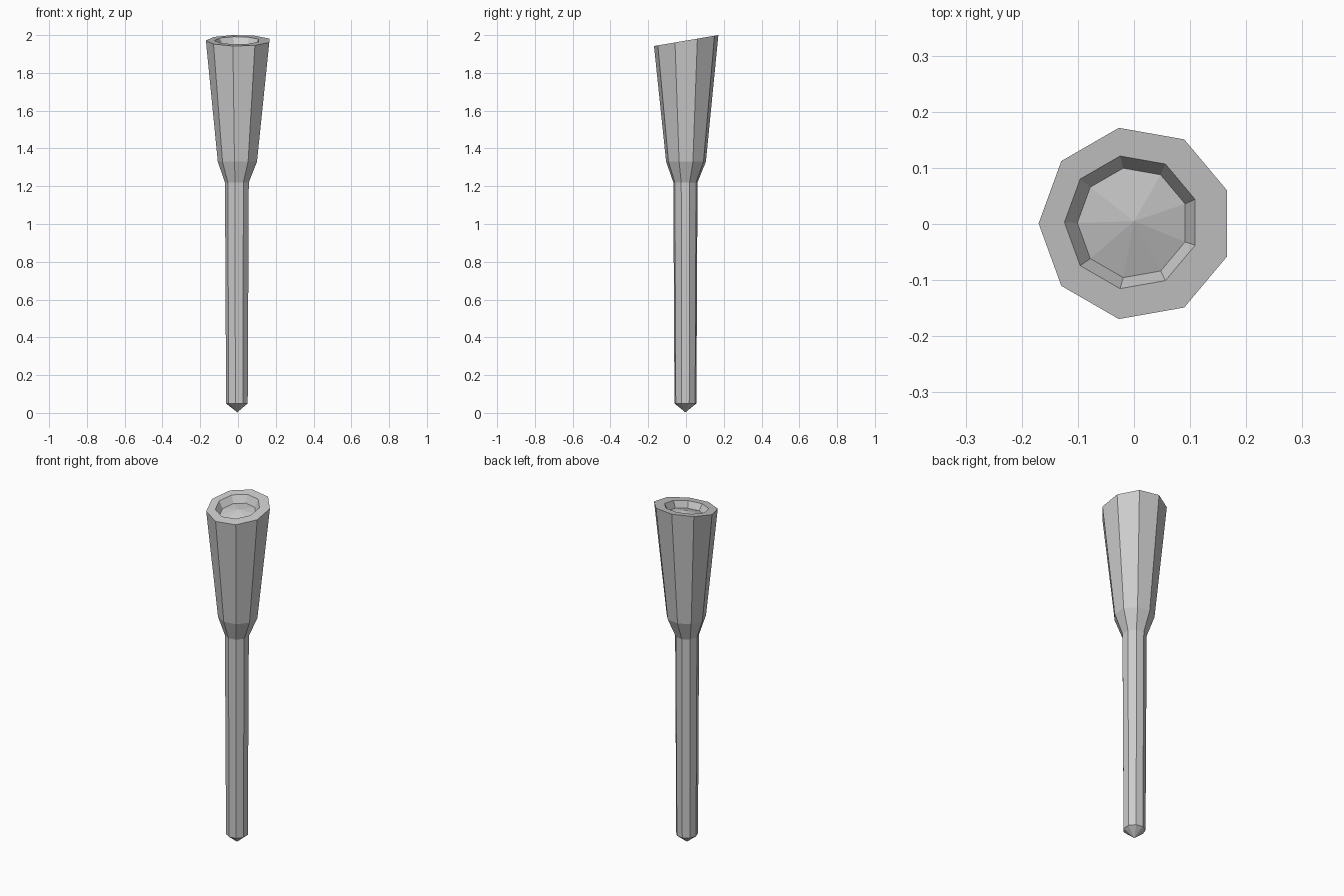
import bpy, bmesh
from math import cos, sin, pi

cube = bpy.data.objects.get("Cube")
if cube:
    bpy.data.objects.remove(cube, do_unlink=True)

SIDES = 9
TILT = 0.17   # slope of the slanted top

grey = bpy.data.materials.new("plain grey")
grey.use_nodes = True
colour = (0.6, 0.6, 0.6, 1)
grey.diffuse_color = colour
grey.node_tree.nodes["Principled BSDF"].inputs["Base Color"].default_value = colour

# Rings from the pointed foot up to the rim and into the cup:
# radius, centre x, centre y, height, slope
rings = [
    (0.059, -0.004, -0.003, 0.05, 0),          # foot of the shaft
    (0.065, -0.004, -0.003, 1.22, 0),          # top of the shaft
    (0.107, 0.0, 0.0, 1.33, 0),                # shoulder
    (0.173, 0.003, 0.001, 1.971, TILT),        # outer rim
    (0.120, -0.004, 0.003, 1.971, TILT),       # inner rim
    (0.099, -0.002, 0.002, 1.932, TILT),       # cup floor
]

bm = bmesh.new()


def make_ring(radius, cx, cy, height, slope):
    verts = []
    for i in range(SIDES):
        a = pi - 2 * pi * i / SIDES
        y = cy + radius * sin(a)
        verts.append(bm.verts.new((cx + radius * cos(a), y, height + slope * y)))
    return verts


def make_fan(ring, centre):
    tip = bm.verts.new(centre)
    for a, b in zip(ring, ring[1:] + ring[:1]):
        bm.faces.new((a, b, tip))


loops = [make_ring(*r) for r in rings]
for low, high in zip(loops, loops[1:]):
    for i in range(SIDES):
        j = (i + 1) % SIDES
        bm.faces.new((low[i], low[j], high[j], high[i]))

# Pointed foot and slightly raised cup floor
make_fan(loops[0], (-0.004, -0.003, 0.003))
make_fan(loops[-1], (0.0, 0.005, 1.953))
bmesh.ops.recalc_face_normals(bm, faces=bm.faces)

mesh = bpy.data.meshes.new("flared_peg")
bm.to_mesh(mesh)
bm.free()
mesh.materials.append(grey)
peg = bpy.data.objects.new("flared_peg", mesh)
bpy.context.collection.objects.link(peg)
